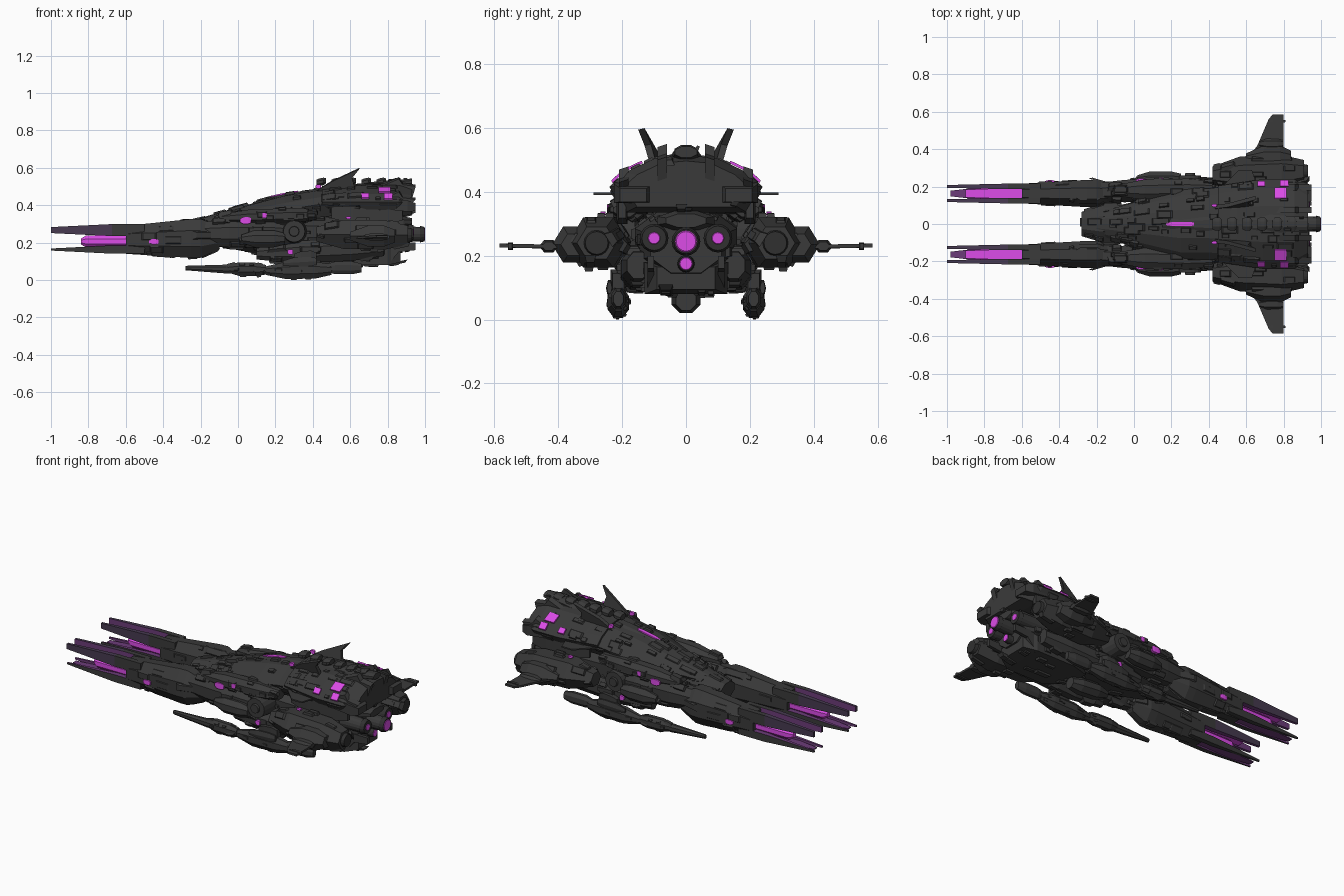
import bpy, bmesh, math, random
from mathutils import Vector, Matrix

random.seed(7)
if "Cube" in bpy.data.objects:
    bpy.data.objects.remove(bpy.data.objects["Cube"])


def material(name, red, green, blue):
    m = bpy.data.materials.new(name)
    m.use_nodes = True
    m.diffuse_color = (red, green, blue, 1)
    m.node_tree.nodes["Principled BSDF"].inputs["Base Color"].default_value = m.diffuse_color
    return m


CHARCOAL = material("charcoal", .042, .042, .042)
DARK = material("dark_metal", .03, .03, .03)
GLOW = material("magenta_glow", .75, .075, .84)
VIOLET = material("deep_violet", .15, .045, .19)
FAINT = material("faint_violet", .062, .042, .08)


# Regular cross-section scaled to touch the unit square
def ring(sides, turn=0):
    angles = [math.tau * (i + turn) / sides for i in range(sides)]
    reach = math.cos(math.tau * turn / sides)
    return [(math.cos(a) / reach, math.sin(a) / reach) for a in angles]


OCTAGON, HEXAGON, SQUARE = ring(8, .5), ring(6), ring(4, .5)
HALF_DOME = [(1, -.1), (.8, .4), (.4, .9), (0, 1)]
DOME = HALF_DOME + [(-a, b) for a, b in reversed(HALF_DOME[:-1])] + [(-.8, -1), (.8, -1)]


def finish(bm, name, mats, mirror, rule=None):
    bmesh.ops.recalc_face_normals(bm, faces=bm.faces)
    if rule:
        for f in bm.faces:
            f.material_index = rule(f)
    mesh = bpy.data.meshes.new(name)
    bm.to_mesh(mesh)
    bm.free()
    for m in mats:
        mesh.materials.append(m)
    ob = bpy.data.objects.new(name, mesh)
    bpy.context.collection.objects.link(ob)
    if mirror:
        mod = ob.modifiers.new("mirror", "MIRROR")
        mod.use_axis = (False, True, False)
        mod.use_mirror_merge = False
    return ob


# Tapered body between two points: full size in the middle, scaled at nose and tail
def body(name, front, back, width, height, nose=.5, tail=.7, swell=.3, fade=.75,
         profile=OCTAGON, mats=(CHARCOAL,), mirror=True, rule=None):
    bm = bmesh.new()
    front, back = Vector(front), Vector(back)
    rings = []
    for t, s in ((0, nose), (swell, 1), (fade, 1), (1, tail)):
        c = front.lerp(back, t)
        rings.append([bm.verts.new(c + Vector((0, a * s * width, b * s * height))) for a, b in profile])
    n = len(profile)
    for r, s in zip(rings, rings[1:]):
        for i in range(n):
            bm.faces.new((r[i], r[(i + 1) % n], s[(i + 1) % n], s[i]))
    bm.faces.new(rings[0])
    bm.faces.new(rings[-1])
    return finish(bm, name, mats, mirror, rule)


# Thin sheet: an outline pushed along a vector
def plate(name, outline, depth, mat=CHARCOAL):
    bm = bmesh.new()
    face = bm.faces.new([bm.verts.new(p) for p in outline])
    ext = bmesh.ops.extrude_face_region(bm, geom=[face])["geom"]
    bmesh.ops.translate(bm, vec=depth, verts=[v for v in ext if isinstance(v, bmesh.types.BMVert)])
    return finish(bm, name, (mat,), True)


def cylinder(name, loc, radius, length, axis="X", mat=CHARCOAL, mirror=True, taper=.85):
    bm = bmesh.new()
    turn = Matrix.Rotation(math.pi / 2, 4, "Y") if axis == "X" else Matrix.Rotation(-math.pi / 2, 4, "X")
    bmesh.ops.create_cone(bm, cap_ends=True, segments=16, radius1=radius, radius2=radius * taper,
                          depth=length, matrix=Matrix.Translation(loc) @ turn)
    return finish(bm, name, (mat,), mirror)


# Scatter raised armour panels over the faces of a part
def panels(ob, count, size=.05, height=.014):
    bm = bmesh.new()
    polys = [p for p in ob.data.polygons if len(p.vertices) == 4 and abs(p.normal.x) < .8]
    for p in random.choices(polys, [q.area for q in polys], k=count):
        a, b, c, d = [ob.data.vertices[v].co for v in p.vertices]
        u, v = random.uniform(.15, .85), random.uniform(.15, .85)
        pos = a.lerp(b, u).lerp(d.lerp(c, u), v)
        n = p.normal.copy()
        t = (Vector((1, 0, 0)) - n * n.x).normalized()
        frame = Matrix((t, n.cross(t), n)).transposed().to_4x4()
        s = size * random.uniform(.5, 1.2)
        scale = Matrix.Diagonal((s * random.uniform(1, 2.4), s * .8, height * random.uniform(.8, 2), 1))
        made = bmesh.ops.create_cube(bm, size=1, matrix=Matrix.Translation(pos) @ frame @ scale)["verts"]
        top = [w for w in made if (w.co - pos).dot(n) > 0]
        mid = sum((w.co for w in top), Vector()) / len(top)
        for w in top:
            w.co = mid.lerp(w.co, .7)
    finish(bm, ob.name + "_panels", (CHARCOAL,), len(ob.modifiers) > 0)


# Central hull, upper armour shell, spine and keel
panels(body("core_hull", (-.1, 0, .25), (.88, 0, .23), width=.16, height=.12, nose=.6, mirror=False), count=80)
panels(body("nose_block", (-.28, 0, .265), (.1, 0, .27), width=.1, height=.07, nose=.65, tail=1, mirror=False), count=20)
panels(body("upper_shell", (-.2, 0, .31), (.55, 0, .43), width=.19, height=.075, nose=.3, tail=1.1, swell=.6, fade=.8,
            profile=DOME, mirror=False), count=75)
panels(body("rear_shell", (.45, 0, .425), (.93, 0, .425), width=.24, height=.09, nose=.85, tail=.8, swell=.5, fade=.85,
            profile=DOME, mirror=False), count=40, height=.009)
panels(body("spine_ridge", (.15, 0, .43), (.93, 0, .525), width=.05, height=.025, nose=.4, mirror=False), count=12, size=.03)
panels(body("keel_box", (.4, 0, .13), (.87, 0, .13), width=.13, height=.05, fade=.85, profile=SQUARE, mirror=False), count=24)
body("belly_turret", (.2, 0, .08), (.46, 0, .06), width=.045, height=.045, mirror=False)
for i in range(6):
    x = .42 + i * .08
    body("spine_block", (x, 0, .52), (x + .05, 0, .53), width=.035, height=.02, nose=.8, mirror=False)

# Forward pods with their arms
POD_Y, POD_Z = .163, .215
panels(body("forward_pod", (-.6, POD_Y, POD_Z), (-.1, POD_Y, .225), width=.073, height=.104, nose=.72, tail=.6,
            swell=.7, fade=.8), count=20, size=.055, height=.007)
panels(body("pod_arm", (-.2, .17, .25), (.3, .19, .25), width=.06, height=.075, nose=.8), count=24, height=.018)


# Blades are violet toward the glowing core, and the upper ones fade at the tips
def blade_colour(f):
    c = f.calc_center_median()
    inward = Vector((0, POD_Y - c.y, POD_Z - c.z))
    for axis in (1, 2):
        if abs(f.normal[axis]) > .5 and f.normal[axis] * inward[axis] > 0:
            return 1 if c.x < -.6 else 0
    return 2 if c.x < -.7 and c.z > POD_Z else 0


for side in (-1, 1):
    y = POD_Y + side * .038
    for name, z, height, tip in (("upper_blade", .267, .032, .5), ("lower_blade", .163, .022, .25)):
        body(name, (-1, y, z), (-.5, y, z), width=.015, height=height, nose=tip, tail=1, swell=.65, fade=.8,
             profile=SQUARE, mats=(CHARCOAL, VIOLET, FAINT), rule=blade_colour)
body("blade_floor", (-.98, POD_Y, .16), (-.55, POD_Y, .155), width=.03, height=.006, tail=1, profile=SQUARE, mats=(VIOLET,))
body("pod_core", (-.84, POD_Y, .206), (-.58, POD_Y, .206), width=.03, height=.031, swell=.1, tail=1, mats=(GLOW,))
body("core_rail", (-.9, POD_Y, .252), (-.59, POD_Y, .262), width=.025, height=.005, nose=.8, tail=1, profile=SQUARE,
     mats=(GLOW,))

# Shoulders, side turrets and mid-hull armour
panels(body("shoulder_armour", (-.1, .18, .33), (.42, .19, .35), width=.055, height=.04), count=18)
body("shoulder_pad", (.02, .24, .22), (.25, .24, .22), width=.042, height=.045)
cylinder("side_turret", (.3, .21, .26), radius=.068, length=.1, axis="Y")
cylinder("side_turret_hub", (.3, .26, .26), radius=.03, length=.025, axis="Y")
panels(body("flank_armour", (.1, .16, .14), (.78, .15, .17), width=.05, height=.06), count=30, height=.018)
body("shell_support", (.5, .2, .36), (.88, .2, .36), width=.017, height=.06, profile=SQUARE)

# Engine nacelles
panels(body("nacelle", (.42, .26, .245), (.91, .28, .24), width=.095, height=.09, nose=.5, tail=.65, swell=.3,
            profile=HEXAGON), count=28)
cylinder("nacelle_nozzle", (.915, .28, .24), radius=.042, length=.03, mat=DARK)

# Wings
body("wing_root", (.6, .35, .235), (.84, .35, .235), width=.07, height=.065, nose=.4, tail=.6, swell=.4, profile=HEXAGON)
plate("wing", [(.6, .34, .222), (.66, .42, .222), (.72, .56, .226), (.74, .585, .226), (.8, .585, .226),
               (.8, .36, .222)], depth=(0, 0, .012))
body("wing_rib", (.67, .43, .23), (.8, .43, .23), width=.03, height=.022, profile=HEXAGON)
body("wing_tip", (.72, .55, .23), (.81, .55, .23), width=.008, height=.012, profile=SQUARE)

# Upper fins, winglets and tail spikes
plate("upper_fin", [(.42, .08, .48), (.5, .09, .53), (.65, .13, .6), (.61, .11, .55), (.63, .09, .48)], depth=(0, .02, -.005))
plate("winglet", [(.46, .19, .39), (.56, .29, .39), (.63, .29, .39), (.66, .2, .39)], depth=(0, 0, .008))
for name, y, top in (("outer_tail_spike", .18, .48), ("inner_tail_spike", .06, .55)):
    plate(name, [(.74, y, top - .05), (.86, y, top), (.88, y, top - .03), (.95, y, top - .04), (.92, y, .41),
                 (.74, y, .41)], depth=(0, .03, -.01))
body("rear_flap", (.78, .165, .41), (.95, .165, .39), width=.06, height=.03, nose=1, profile=SQUARE)
plate("lower_tail_plate", [(.7, .1, .08), (.8, .1, .08), (.86, .1, .15), (.95, .1, .16), (.95, .1, .2), (.7, .1, .2)],
      depth=(0, .02, 0))

# Main engines
for name, y, z, radius, end in (("main", 0, .245, .045, 1), ("side", .1, .255, .045, .94), ("lower", 0, .175, .027, .92)):
    paired = y > 0
    lens = .45 if paired else .8
    cylinder(name + "_engine", (end - .1, y, z), radius, length=.18, mirror=paired)
    cylinder(name + "_engine_rim", (end - .015, y, z), radius, length=.025, mat=DARK, mirror=paired)
    cylinder(name + "_engine_glow", (end - .002, y, z), radius * lens, length=.004, mat=GLOW, mirror=paired)
body("engine_cowl", (.75, 0, .31), (.93, 0, .31), width=.09, height=.03, nose=1, mirror=False)

# Hanging guns with their struts
GUN_Y = .212
body("gun_barrel", (-.28, GUN_Y, .064), (0, GUN_Y, .057), width=.018, height=.024, nose=.5, tail=1, swell=.8, fade=.9)
panels(body("gun_sleeve", (-.06, GUN_Y, .06), (.15, GUN_Y, .055), width=.03, height=.036), count=10, size=.03, height=.008)
panels(body("gun_breech", (.15, GUN_Y, .05), (.5, GUN_Y, .055), width=.034, height=.046, tail=.6), count=14, size=.03, height=.006)
body("gun_tail", (.46, GUN_Y, .065), (.66, GUN_Y, .065), width=.022, height=.034)
body("gun_strut", (.3, GUN_Y, .1), (.42, GUN_Y, .11), width=.025, height=.05, nose=.8, profile=SQUARE)
body("gun_fairing", (.24, .235, .09), (.42, .24, .1), width=.012, height=.03, profile=HEXAGON)


# Glowing windows and slots
def window(x, y, z, length=.04, width=.008, height=.014):
    body("glow_window", (x - length / 2, y, z), (x + length / 2, y, z), width, height, profile=SQUARE, mats=(GLOW,))


# Slanted panes lying on the rear shell
def pane(x, length, inner, outer, top, bottom):
    end = x + length
    plate("shell_window", [(x, inner, top), (end, inner, top), (end, outer, bottom), (x, outer, bottom)],
          depth=(0, .004, .008), mat=GLOW)


window(-.45, .226, .205, length=.05)
window(.04, .234, .318, length=.06, height=.018)
window(.14, .24, .345, length=.03)
window(.28, .21, .15, length=.03)
window(.59, .26, .333, length=.03, height=.006)
window(.43, .1, .5, length=.03, height=.01)
pane(.75, .065, inner=.135, outer=.19, top=.49, bottom=.464)
pane(.78, .045, inner=.2, outer=.23, top=.456, bottom=.428)
pane(.66, .04, inner=.2, outer=.225, top=.456, bottom=.433)
body("spine_slot", (.17, 0, .446), (.32, 0, .474), width=.012, height=.005, profile=SQUARE, mats=(GLOW,), mirror=False)
